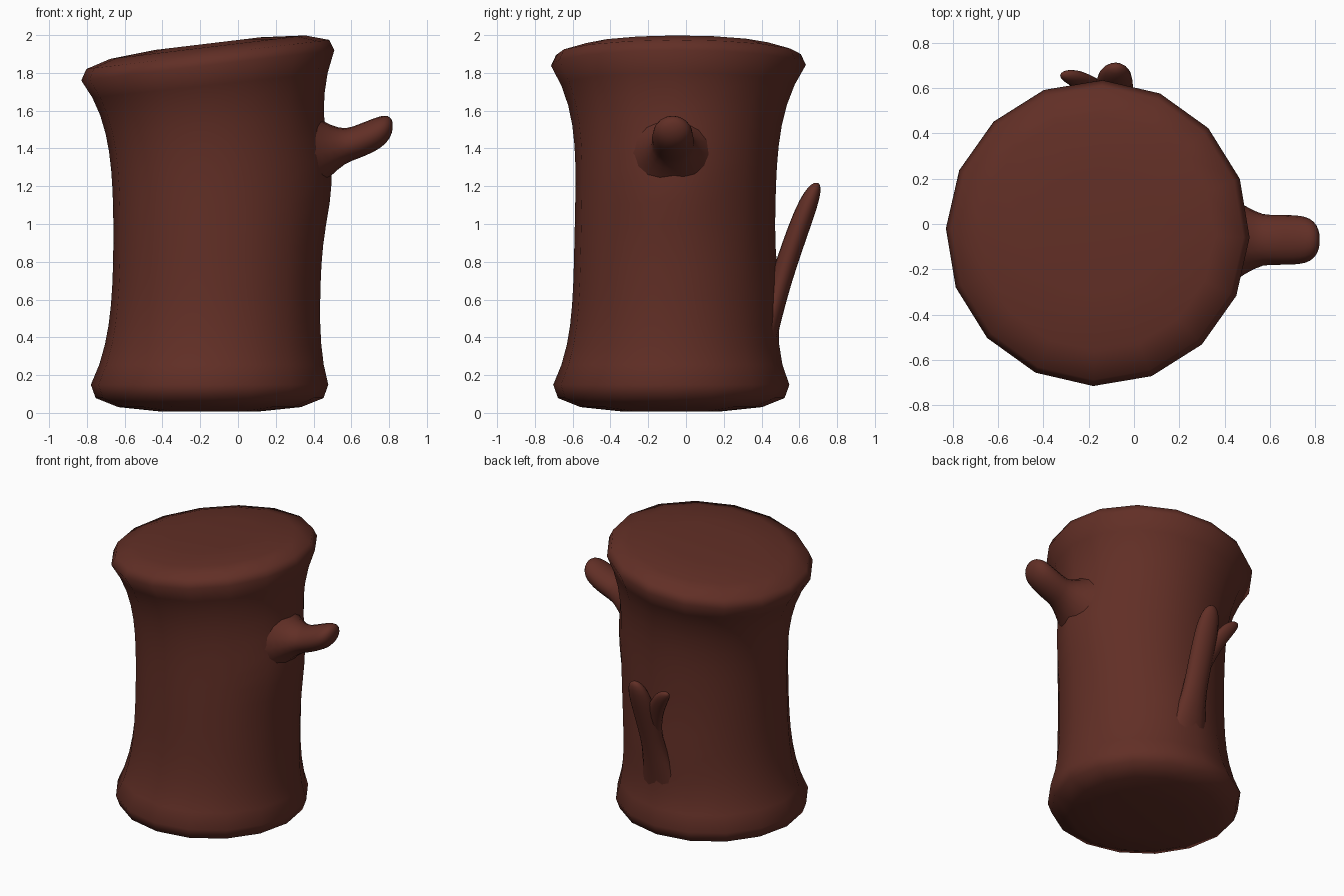
import bpy, bmesh, math
from mathutils import Vector

cube = bpy.data.objects.get("Cube")
if cube:
    bpy.data.objects.remove(cube, do_unlink=True)

bark = bpy.data.materials.new("dark_red_brown_bark")
bark.use_nodes = True
bark.diffuse_color = (0.12, 0.028, 0.019, 1)
shader = bark.node_tree.nodes["Principled BSDF"]
shader.inputs["Base Color"].default_value = bark.diffuse_color
shader.inputs["Roughness"].default_value = 0.9

SIDES = 16
X_AXIS, Y_AXIS, Z_AXIS = Vector((1, 0, 0)), Vector((0, 1, 0)), Vector((0, 0, 1))


def loft(name, rings):
    """Skin closed rings given as (centre, first half axis, second half axis)."""
    bm = bmesh.new()
    angles = [math.tau * i / SIDES - 0.03 for i in range(SIDES)]
    loops = []
    for centre, a, b in rings:
        loops.append([bm.verts.new(centre + a * math.cos(t) + b * math.sin(t)) for t in angles])
    for low, high in zip(loops, loops[1:]):
        for i in range(SIDES):
            bm.faces.new((low[i - 1], low[i], high[i], high[i - 1]))
    # Close both ends with a fan
    for loop, ring in ((loops[0], rings[0]), (loops[-1], rings[-1])):
        middle = bm.verts.new(ring[0])
        for i in range(SIDES):
            bm.faces.new((loop[i - 1], loop[i], middle))
    bmesh.ops.recalc_face_normals(bm, faces=bm.faces)
    mesh = bpy.data.meshes.new(name)
    bm.to_mesh(mesh)
    bm.free()
    mesh.materials.append(bark)
    mesh.shade_smooth()
    obj = bpy.data.objects.new(name, mesh)
    bpy.context.collection.objects.link(obj)
    return obj


def trunk_ring(t, scale=1, rise=0):
    """Waisted section at height t (0 is the waist, 1 the tilted rim)."""
    flare = t ** 4
    tilt = 0.12 * max(t, 0)
    centre = Vector((-0.11 - 0.05 * t * t, 0.02 * t - 0.06, 0.95 + 0.89 * t + rise))
    half_x = scale * (0.55 + 0.12 * flare) * (X_AXIS + tilt * Z_AXIS)
    half_y = scale * (0.53 + 0.145 * flare) * Y_AXIS
    return centre, half_x, half_y


def trunk_cap(t, height):
    """Rounded edge and nearly flat end, from the rim inwards."""
    return [trunk_ring(t, s, height * (1 - s ** 3) ** (1 / 3)) for s in (0.96, 0.77, 0.42)]


def swell(obj, spot, push, reach):
    """Raise a soft mound on the surface around a spot."""
    for vert in obj.data.vertices:
        distance = (vert.co - Vector(spot)).length / reach
        vert.co += Vector(push) * math.exp(-distance ** 2)


def limb(name, start, bend, end, axes, size, flare):
    """Curved tube that flares at its root and rounds off at its tip."""
    start, bend, end = Vector(start), Vector(bend), Vector(end)
    steps = 16
    rings = []
    for i in range(steps + 1):
        u = math.sin(1.5 * i / steps)
        centre = start.lerp(bend, u).lerp(bend.lerp(end, u), u)
        root = max(0, 1 - 2 * u) ** 1.5
        tip = math.sqrt(1 - u ** 12)
        a, b = [axis * (s + f * root) * tip for axis, s, f in zip(axes, size, flare)]
        rings.append((centre, a, b))
    loft(name, rings)


# Trunk with a spreading foot and a slanted, wider top
BASE, RIM, STEPS = -0.9, 1, 16
body = [trunk_ring(BASE + (RIM - BASE) * i / STEPS) for i in range(STEPS + 1)]
trunk = loft("trunk", trunk_cap(BASE, -0.145)[::-1] + body + trunk_cap(RIM, 0.118))
swell(trunk, (0.44, -0.07, 1.25), (0.06, 0, 0), 0.28)
swell(trunk, (-0.1, 0.47, 0.6), (0, 0.03, 0), 0.22)

# Stubby branch on the side
limb("side_branch", (0.36, -0.07, 1.36), (0.59, -0.07, 1.4), (0.82, -0.07, 1.52),
     axes=(Y_AXIS, Z_AXIS), size=(0.11, 0.09), flare=(0.14, 0.16))

# Forked twig growing up the back
limb("back_twig", (-0.1, 0.36, 0.2), (-0.1, 0.5, 0.75), (-0.08, 0.69, 1.22),
     axes=(X_AXIS, Y_AXIS), size=(0.085, 0.06), flare=(0.12, 0.02))
limb("back_twig_fork", (-0.1, 0.5, 0.75), (-0.15, 0.61, 1), (-0.3, 0.66, 1.19),
     axes=(X_AXIS, Y_AXIS), size=(0.06, 0.035), flare=(0, 0.02))
